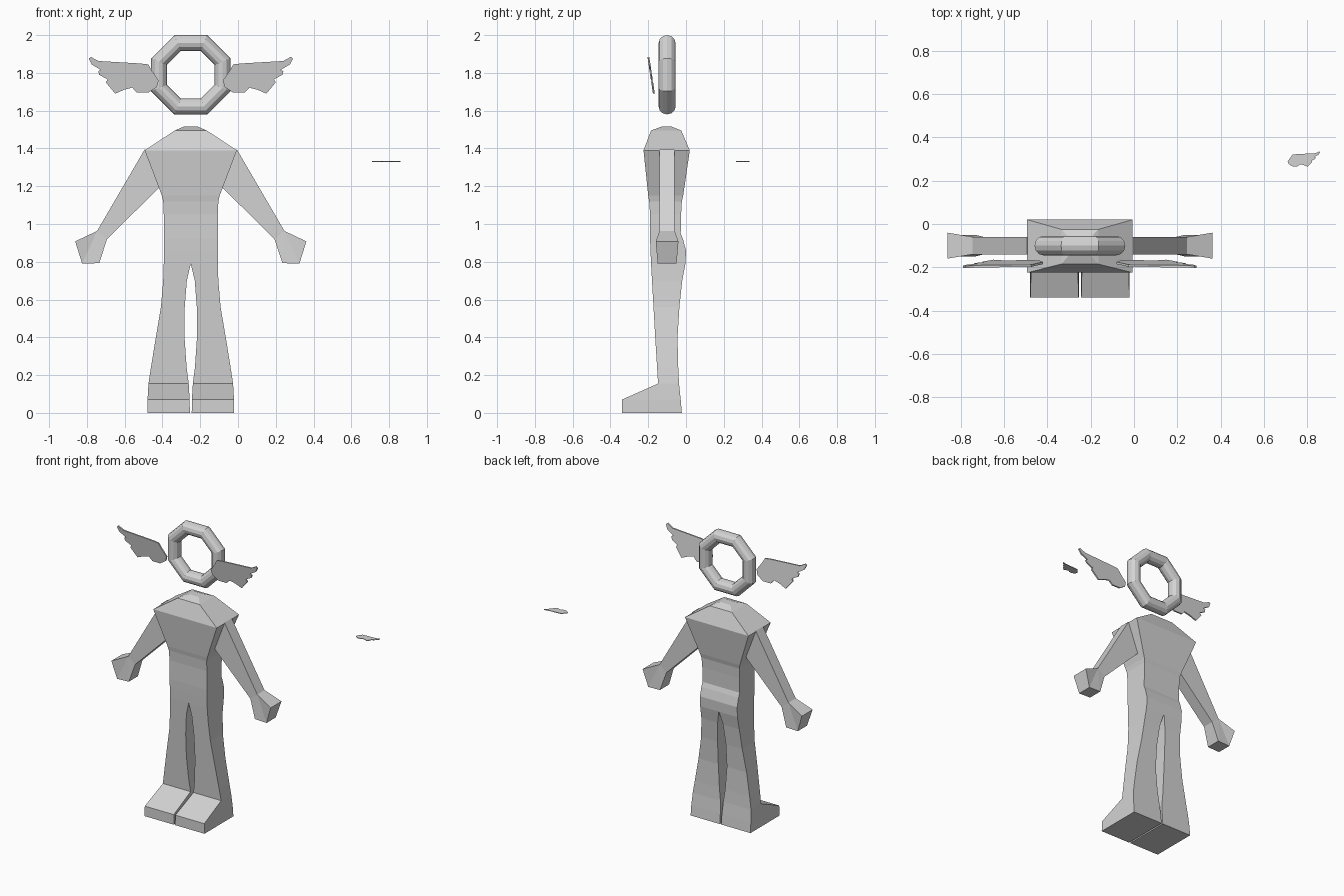
import bpy, bmesh, math

if "Cube" in bpy.data.objects:
    bpy.data.objects.remove(bpy.data.objects["Cube"])

CX, CY = -0.25, -0.10   # axis of the figure
grey = bpy.data.materials.new("light_grey")
grey.diffuse_color = (0.65, 0.65, 0.65, 1)
grey.use_nodes = True
grey.node_tree.nodes["Principled BSDF"].inputs["Base Color"].default_value = grey.diffuse_color


def make(name, verts, faces):
    me = bpy.data.meshes.new(name)
    me.from_pydata(verts, [], faces)
    bm = bmesh.new()
    bm.from_mesh(me)
    bmesh.ops.recalc_face_normals(bm, faces=bm.faces)
    bm.to_mesh(me)
    bm.free()
    me.materials.append(grey)
    ob = bpy.data.objects.new(name, me)
    bpy.context.collection.objects.link(ob)
    return ob


def loft(name, rings, side=1):
    """Stack of rectangles: (z, inner u, outer u, front y, back y)."""
    verts, faces = [], []
    for z, a, b, f, k in rings:
        verts += [(CX + side * u, y, z) for u, y in ((a, f), (b, f), (b, k), (a, k))]
    for r in range(len(rings) - 1):
        for i in range(4):
            j = (i + 1) % 4
            faces.append((4 * r + i, 4 * r + j, 4 * r + 4 + j, 4 * r + 4 + i))
    n = len(verts)
    faces += [(0, 1, 2, 3), (n - 4, n - 3, n - 2, n - 1)]
    return make(name, verts, faces)


def plate(name, pts, panels=None):
    """Front and back copies of an outline of (front point, back point) pairs."""
    n = len(pts)
    verts = [p[0] for p in pts] + [p[1] for p in pts]
    panels = panels or [tuple(range(n))]
    faces = list(panels) + [tuple(i + n for i in p) for p in panels]
    faces += [(i, (i + 1) % n, (i + 1) % n + n, i + n) for i in range(n)]
    return make(name, verts, faces)


# torso: z, half width, front, back
torso = [(1.515, .038, -.13, -.075), (1.495, .085, -.185, -.025),
         (1.39, .244, -.225, .02), (1.15, .153, -.20, -.015),
         (1.12, .146, -.195, -.022), (1.05, .143, -.19, -.026),
         (0.95, .143, -.19, -.028), (0.92, .143, -.19, -.016),
         (0.86, .143, -.188, 0), (0.79, .143, -.185, -.003)]
loft("torso", [(z, -w, w, f, k) for z, w, f, k in torso])

# legs with flared trousers and wedge shoes
leg = [(0.79, 0, .143, -.185, -.003), (0.70, .021, .146, -.18, -.02),
       (0.56, .032, .158, -.172, -.035), (0.40, .033, .185, -.163, -.045),
       (0.24, .022, .211, -.153, -.041), (0.155, .011, .224, -.148, -.037),
       (0.07, .006, .229, -.34, -.028), (0, .005, .23, -.34, -.022)]

# arm and hand outline: u, z, half depth
arm = [(.244, 1.395, .04), (.496, .963, .04), (.612, .908, .06), (.575, .79, .05),
       (.485, .793, .05), (.443, .92, .04), (.15, 1.21, .04)]
arm_panels = [(0, 1, 5, 6), (1, 2, 3), (1, 3, 4), (1, 4, 5)]

# feathered wing outline: u, z
wing = [(.17, 1.76), (.205, 1.81), (.225, 1.845), (.27, 1.85), (.49, 1.863),
        (.53, 1.885), (.54, 1.875), (.525, 1.845), (.475, 1.815), (.49, 1.81),
        (.485, 1.79), (.44, 1.765), (.45, 1.75), (.40, 1.69), (.355, 1.71),
        (.31, 1.722), (.285, 1.695), (.225, 1.695), (.18, 1.725)]


def wing_y(z):
    return -.17 - (z - 1.69) * .15


for side, tag in ((1, "right"), (-1, "left")):
    loft("leg_" + tag, leg, side)
    plate("arm_" + tag, [((CX + side * u, CY - d, z), (CX + side * u, CY + d, z))
                         for u, z, d in arm], arm_panels)
    plate("wing_" + tag, [((CX + side * u, wing_y(z) - .005, z),
                           (CX + side * u, wing_y(z) + .005, z)) for u, z in wing])

# small loose wing lying flat
flat = [(.71 + (u - .17) * .405, .265 + (z - 1.69) * .36) for u, z in wing]
plate("small_wing", [((x, y, 1.333), (x, y, 1.329)) for x, y in flat])

# octagonal ring floating above the neck
major, minor, NS, NT = .182, .045, 8, 12
verts, faces = [], []
for i in range(NS):
    a = 2 * math.pi * (i + .5) / NS
    for j in range(NT):
        b = 2 * math.pi * j / NT
        r = major + minor * math.cos(b)
        verts.append((CX + r * math.cos(a), CY + minor * math.sin(b), 1.79 + r * math.sin(a)))
        i2, j2 = (i + 1) % NS, (j + 1) % NT
        faces.append((i * NT + j, i2 * NT + j, i2 * NT + j2, i * NT + j2))
make("head_ring", verts, faces)
